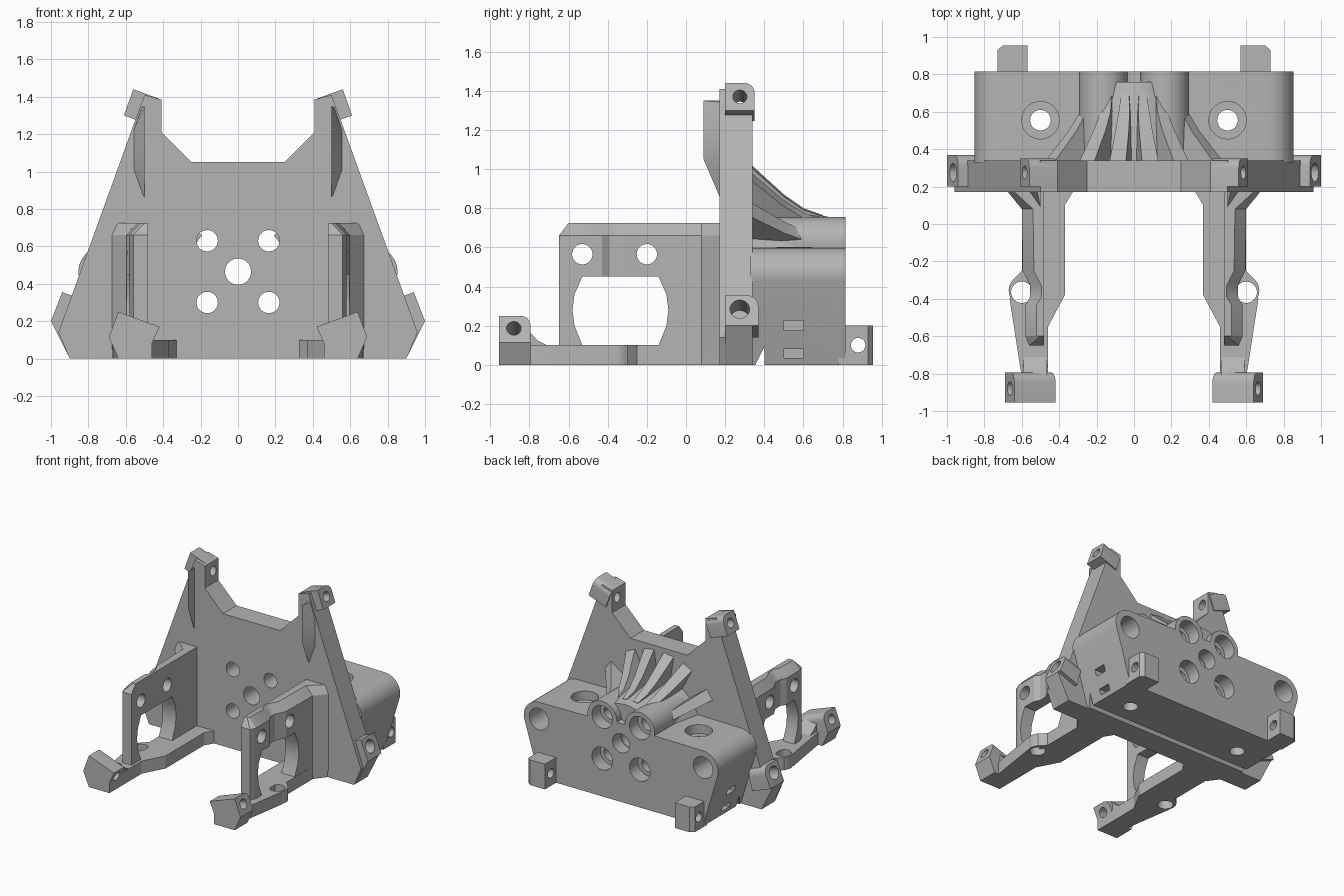
import bpy, bmesh, math
from mathutils import Vector

old = bpy.data.objects.get("Cube")
if old:
    bpy.data.objects.remove(old, do_unlink=True)

grey = bpy.data.materials.new("plain grey")
grey.use_nodes = True
COLOUR = (0.46, 0.46, 0.46, 1)
grey.diffuse_color = COLOUR
grey.node_tree.nodes["Principled BSDF"].inputs["Base Color"].default_value = COLOUR

parts = []


def finish(name, bm, part=True):
    bmesh.ops.recalc_face_normals(bm, faces=bm.faces)
    mesh = bpy.data.meshes.new(name)
    bm.to_mesh(mesh)
    bm.free()
    mesh.materials.append(grey)
    ob = bpy.data.objects.new(name, mesh)
    bpy.context.scene.collection.objects.link(ob)
    if part:
        parts.append(ob)
    else:
        ob.hide_render = True
    return ob


def loft(name, rings, side=1, part=True, round_edge=0):
    """Skin matching rings; round_edge softens the first edge of the last ring."""
    bm = bmesh.new()
    rows = [[bm.verts.new((x * side, y, z)) for x, y, z in ring] for ring in rings]
    n = len(rows[0])
    for a, b in zip(rows, rows[1:]):
        for i in range(n):
            j = (i + 1) % n
            bm.faces.new((a[i], a[j], b[j], b[i]))
    bm.faces.new(rows[0])
    bm.faces.new(rows[-1])
    if round_edge:
        edge = bm.edges.get((rows[-1][0], rows[-1][1]))
        bmesh.ops.bevel(bm, geom=[edge], offset=round_edge, segments=6,
                        profile=0.5, affect='EDGES')
    return finish(name, bm, part)


def prism(name, pts, axis, lo, hi, side=1, part=True, round_edge=0):
    place = {"x": lambda p, d: (d, p[0], p[1]),
             "y": lambda p, d: (p[0], d, p[1]),
             "z": lambda p, d: (p[0], p[1], d)}[axis]
    return loft(name, [[place(p, d) for p in pts] for d in (lo, hi)], side, part, round_edge)


def rod(name, a, b, r, r2=None, part=False, sides=40):
    a, b = Vector(a), Vector(b)
    bm = bmesh.new()
    bmesh.ops.create_cone(bm, cap_ends=True, segments=sides, radius1=r,
                          radius2=r if r2 is None else r2, depth=(b - a).length)
    turn = (b - a).to_track_quat('Z', 'Y').to_matrix().to_4x4()
    bm.transform(turn)
    bmesh.ops.translate(bm, vec=(a + b) / 2, verts=bm.verts)
    return finish(name, bm, part)


def cut(cutter, *targets):
    for ob in targets:
        mod = ob.modifiers.new("cut", 'BOOLEAN')
        mod.operation, mod.solver, mod.object = 'DIFFERENCE', 'EXACT', cutter
        bpy.context.view_layer.objects.active = ob
        bpy.ops.object.modifier_apply(modifier=mod.name)
    bpy.data.objects.remove(cutter, do_unlink=True)


def arc(cx, cz, r, start, end, steps=12):
    angles = [math.radians(start + (end - start) * i / steps) for i in range(steps + 1)]
    return [(cx + r * math.cos(t), cz + r * math.sin(t)) for t in angles]


def mirrored(half):
    return half + [(-x, z) for x, z in reversed(half)]


# Upright main plate with two horns
plate = prism("main_plate", mirrored([(0.9, 0), (0.96, 0.14), (0.54, 1.3), (0.5, 1.41),
              (0.41, 1.385), (0.41, 1.21), (0.25, 1.05)]), "y", 0.17, 0.34)

# Rear block with corner tubes and two upper tubes
block = prism("rear_block", mirrored([(0.72, 0)] + arc(0.72, 0.465, 0.133, -15, 90)
              + arc(0.165, 0.625, 0.13, -10, 180, 20) + [(0.012, 0.62)]), "y", 0.33, 0.815)
groove = prism("groove_cutter", [(0.345, -0.02), (0.4, -0.02), (0.4, 0.09)], "x", -1, 1, part=False)
cut(groove, block)

# Conical hub with radiating ribs
MID = 0.465
hub = rod("hub_cone", (0, 0.33, MID), (0, 0.76, MID), 0.37, 0.285, part=True, sides=64)
for side, word in ((1, "left"), (-1, "right")):
    for k, angle in enumerate((9, 27, 54)):
        t = math.radians(angle)

        def spot(r, w, y):
            return (r * math.sin(t) + w * math.cos(t), y, MID + r * math.cos(t) - w * math.sin(t))
        rings = []
        for y, r, w in ((0.33, 0.56, 0.045), (0.5, 0.405, 0.036), (0.6, 0.335, 0.03), (0.7, 0.3, 0.02)):
            rings.append([spot(0.27, -w, y), spot(0.27, w, y), spot(r, w, y), spot(r, -w, y)])
        loft(f"{word}_rib_{k + 1}", rings, side)

# Bolt pattern through plate, hub and block
for x, z, r, bore in ((0, MID, 0.07, 0.075), (0.165, 0.63, 0.057, 0.09), (-0.165, 0.63, 0.057, 0.09),
                      (0.165, 0.3, 0.057, 0.09), (-0.165, 0.3, 0.057, 0.09)):
    cut(rod("bolt_cutter", (x, 0.1, z), (x, 1, z), r), plate, hub, block)
    cut(rod("bore_cutter", (x, 0.71, z), (x, 1, z), bore), hub, block)

NORMAL = Vector((0.94, 0, 0.34))
for side, word in ((1, "left"), (-1, "right")):
    flip = Vector((side, 1, 1))

    def hole(centre, direction, r, back, ahead):
        c, d = Vector(centre), Vector(direction)
        return rod("hole_cutter", (c - d * back) * flip, (c + d * ahead) * flip, r)

    # Holes of the rear block
    cut(hole((0.72, 0.82, MID), (0, 1, 0), 0.085, 0.3, 0.1), block)
    cut(hole((0.5, 0.555, 0.3), (0, 0, 1), 0.055, 0.5, 0.5), block)
    cut(hole((0.5, 0.555, 0.6), (0, 0, 1), 0.1, 0.07, 0.3), block)
    for low, high in ((0.035, 0.08), (0.175, 0.225)):
        slot = prism("slot_cutter", [(0.5, low), (0.6, low), (0.6, high), (0.5, high)],
                     "x", 0.66, 1, side, part=False)
        cut(slot, block)

    # Rear lug
    lug = prism(f"{word}_rear_lug", [(0.57, 0.78), (0.57, 0.955), (0.7, 0.955), (0.73, 0.93),
                (0.73, 0.78)], "z", 0, 0.2, side)
    cut(hole((0.65, 0.88, 0.1), (1, 0, 0), 0.037, 0.3, 0.3), lug)

    # Horn lug and lower plate lug
    lug = prism(f"{word}_horn_lug", [(0.41, 1.385), (0.56, 1.44), (0.61, 1.3), (0.46, 1.245)],
                "y", 0.2, 0.35, side, round_edge=0.05)
    cut(hole((0.57, 0.275, 1.365), NORMAL, 0.036, 0.4, 0.2), lug, plate)
    lug = prism(f"{word}_lower_lug", [(0.8, 0.305), (0.94, 0.355), (1, 0.2), (0.84, 0.14)],
                "y", 0.2, 0.37, side, round_edge=0.06)
    wedge = prism(f"{word}_lower_wedge", [(0.8, 0.2), (1, 0.2), (0.9, 0), (0.8, 0)], "y", 0.2, 0.34, side)
    cut(hole((0.97, 0.275, 0.285), NORMAL, 0.05, 0.16, 0.2), lug, wedge, plate)

    # Tapered fin on the front of the horn
    loft(f"{word}_horn_fin", [
        [(0.5, 0.19, 0.83), (0.51, 0.19, 0.83), (0.5, 0.18, 0.84)],
        [(0.5, 0.19, 1.03), (0.57, 0.19, 1.0), (0.5, 0.09, 1.05)],
        [(0.5, 0.19, 1.2), (0.57, 0.19, 1.19), (0.5, 0.09, 1.2)],
        [(0.5, 0.19, 1.35), (0.52, 0.19, 1.34), (0.5, 0.09, 1.35)]], side)

    # Arm floor with a round boss
    floor = prism(f"{word}_arm_floor", [(0.31, 0.2), (0.37, 0.1), (0.37, -0.38), (0.46, -0.55),
                  (0.46, -0.82), (0.6, -0.82), (0.665, -0.4), (0.65, -0.3), (0.6, -0.25),
                  (0.6, 0.08), (0.69, 0.2)], "z", 0, 0.1, side)
    boss = rod(f"{word}_arm_boss", (0.59 * side, -0.355, 0), (0.59 * side, -0.355, 0.1), 0.08, part=True)
    cut(hole((0.6, -0.365, 0), (0, 0, 1), 0.057, 0.2, 0.3), floor, boss)

    # Arm wall, bevelled along its top
    outer = [(0.56, -0.65), (0.58, -0.6), (0.58, -0.43), (0.555, -0.39), (0.555, -0.33),
             (0.595, -0.25), (0.6, 0.08), (0.69, 0.19)]
    inner = [(0.48, 0.19), (0.48, -0.65)]
    plan = outer + inner
    top = [(x - (0.03 if y > 0.1 else 0.06), max(y, -0.6)) for x, y in outer] + [(0.48, 0.19), (0.48, -0.6)]
    wall = loft(f"{word}_arm_wall", [[(x, y, 0.05) for x, y in plan], [(x, y, 0.66) for x, y in plan],
                                     [(x, y, 0.725) for x, y in top]], side)
    window = prism("window_cutter", [(-0.53, 0.1), (-0.57, 0.2), (-0.58, 0.28), (-0.57, 0.36),
                   (-0.53, 0.45), (-0.14, 0.45), (-0.1, 0.36), (-0.09, 0.28), (-0.1, 0.2),
                   (-0.14, 0.1)], "x", 0.3, 0.9, side, part=False)
    cut(window, wall)
    for y in (-0.53, -0.2):
        cut(hole((0.55, y, 0.565), (1, 0, 0), 0.052, 0.3, 0.3), wall)

    # Foot at the end of the arm
    foot = prism(f"{word}_foot", [(0.42, 0.17), (0.64, 0.25), (0.69, 0.115), (0.64, 0), (0.46, 0),
                 (0.46, 0.08)], "y", -0.955, -0.795, side, round_edge=0.05)
    cut(hole((0.55, -0.88, 0.145), NORMAL, 0.037, 0.4, 0.4), foot)
    prism(f"{word}_foot_fillet", [(-0.81, 0.05), (-0.81, 0.18), (-0.76, 0.125), (-0.71, 0.1),
          (-0.71, 0.05)], "x", 0.465, 0.59, side)

# Smooth curved faces, keep hard edges
bpy.ops.object.select_all(action='DESELECT')
for ob in parts:
    ob.select_set(True)
bpy.context.view_layer.objects.active = plate
bpy.ops.object.shade_smooth_by_angle(angle=math.radians(25))
